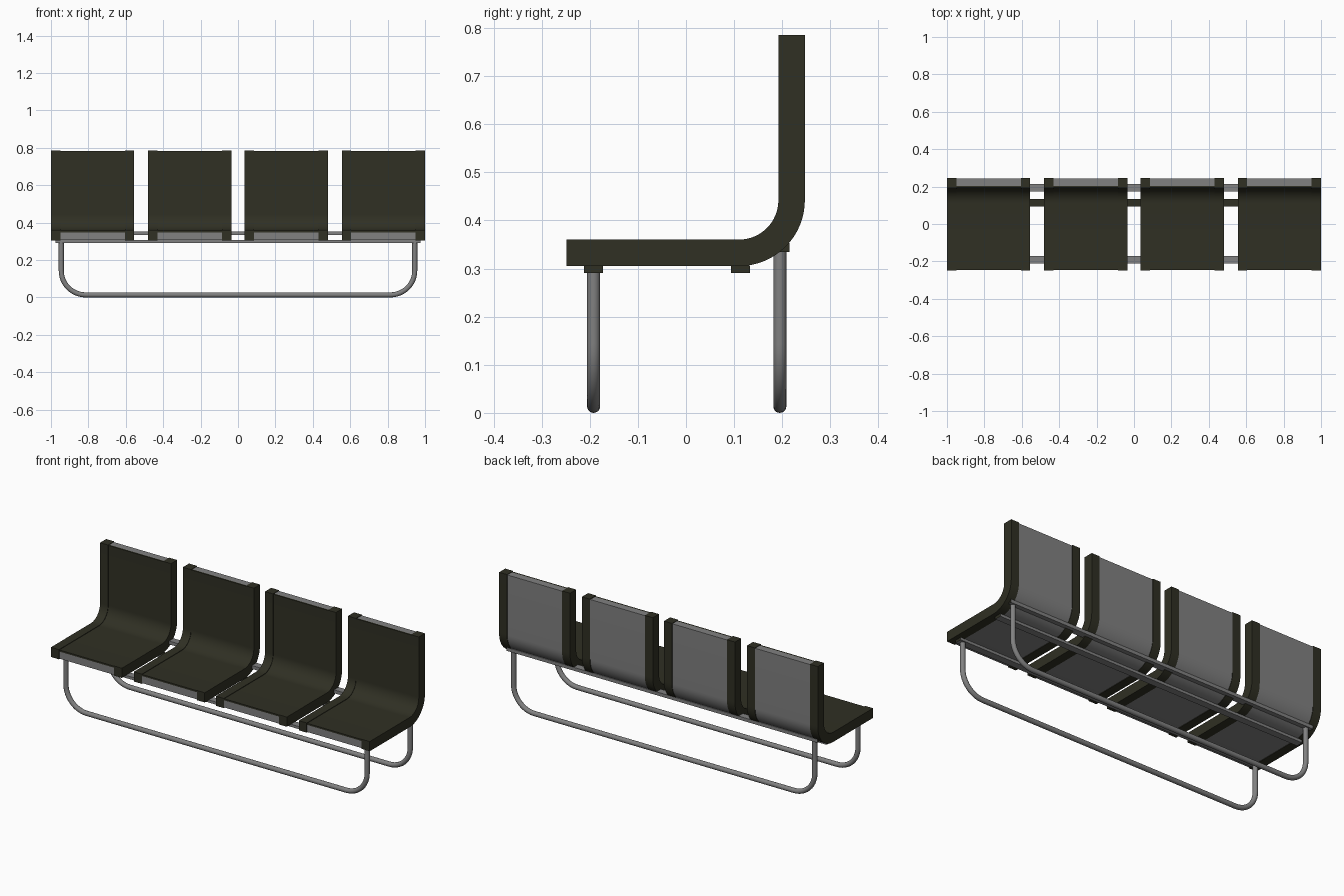
import bpy, bmesh, math

if "Cube" in bpy.data.objects:
    bpy.data.objects.remove(bpy.data.objects["Cube"])


def material(name, rgb):
    m = bpy.data.materials.new(name)
    m.diffuse_color = (*rgb, 1)
    m.use_nodes = True
    m.node_tree.nodes["Principled BSDF"].inputs["Base Color"].default_value = m.diffuse_color
    return m


dark = material("dark olive", (0.029, 0.029, 0.017))
grey = material("metal grey", (0.22, 0.22, 0.22))

CY, CZ, R = 0.11, 0.442, 0.137   # centre and outer radius of the seat bend
FRONT, TOP = -0.248, 0.785


def finish(name, bm, mats):
    bmesh.ops.recalc_face_normals(bm, faces=bm.faces)
    me = bpy.data.meshes.new(name)
    bm.to_mesh(me)
    bm.free()
    for m in mats:
        me.materials.append(m)
    ob = bpy.data.objects.new(name, me)
    bpy.context.collection.objects.link(ob)
    return ob


def smooth(ob):
    bpy.ops.object.select_all(action='DESELECT')
    bpy.context.view_layer.objects.active = ob
    ob.select_set(True)
    bpy.ops.object.shade_smooth_by_angle(angle=math.radians(30))


def bend_line(r, front, top, n=16):
    # L-shaped line in the side plane with a rounded corner
    pts = [(front, CZ - r)]
    for i in range(n + 1):
        a = -math.pi / 2 + math.pi / 2 * i / n
        pts.append((CY + r * math.cos(a), CZ + r * math.sin(a)))
    return pts + [(CY + r, top)]


def shell(name, x0, x1, r_out, r_in, front, top, mat):
    # bent slab of constant thickness
    outer, inner = bend_line(r_out, front, top), bend_line(r_in, front, top)
    bm = bmesh.new()
    rows = [[bm.verts.new((x, y, z)) for x, (y, z) in
             ((x0, o), (x1, o), (x1, i), (x0, i))] for o, i in zip(outer, inner)]
    for a, b in zip(rows, rows[1:]):
        for k in range(4):
            bm.faces.new((a[k], a[(k + 1) % 4], b[(k + 1) % 4], b[k]))
    bm.faces.new(rows[0])
    bm.faces.new(rows[-1])
    smooth(finish(name, bm, [mat]))


# Four seats: two side rails, a grey shell and a dark upholstery layer
W, RAIL, REC = 0.445, 0.05, 0.003
for n, cx in enumerate((-0.7775, -0.2575, 0.2575, 0.7775), 1):
    x0, x1 = cx - W / 2, cx + W / 2
    shell(f"left_rail_{n}", x0, x0 + RAIL, R, R - 0.055, FRONT, TOP, dark)
    shell(f"right_rail_{n}", x1 - RAIL, x1, R, R - 0.055, FRONT, TOP, dark)
    shell(f"seat_shell_{n}", x0 + RAIL, x1 - RAIL, R - REC, R - 0.043,
          FRONT + REC, TOP - REC, grey)
    shell(f"seat_upholstery_{n}", x0 + RAIL, x1 - RAIL, R - 0.043, R - 0.055 + REC,
          FRONT + REC, TOP - REC, dark)


# Flat cross bars with dark ends
def bar(name, y, z0, z1, dark_top=False):
    bm = bmesh.new()
    bmesh.ops.create_cube(bm, size=1)
    for v in bm.verts:
        v.co.x *= 1.95
        v.co.y = y + v.co.y * 0.04
        v.co.z = (z0 + z1) / 2 + v.co.z * (z1 - z0)
    bm.normal_update()
    for f in bm.faces:
        if abs(f.normal.x) > 0.5 or (dark_top and f.normal.z > 0.5):
            f.material_index = 1
    finish(name, bm, [grey, dark])


bar("front_bar", -0.192, 0.291, 0.306)
bar("middle_bar", 0.113, 0.291, 0.306, True)
bar("rear_bar", 0.195, 0.334, 0.353)


# U-shaped tube legs
def tube_leg(name, y, top, r=0.0135, bend=0.13, hx=0.945):
    path = [(-hx, top)]
    for i in range(13):
        a = math.pi + math.pi / 2 * i / 12
        path.append((-hx + bend + bend * math.cos(a), r + bend + bend * math.sin(a)))
    path += [(-x, z) for x, z in reversed(path)]
    bm = bmesh.new()
    rings = []
    for i, (x, z) in enumerate(path):
        p, q = path[max(i - 1, 0)], path[min(i + 1, len(path) - 1)]
        t = math.atan2(q[1] - p[1], q[0] - p[0])
        nx, nz = -math.sin(t), math.cos(t)
        rings.append([bm.verts.new((x + nx * r * math.cos(b), y + r * math.sin(b),
                                    z + nz * r * math.cos(b)))
                      for b in (2 * math.pi * k / 20 for k in range(20))])
    for a, b in zip(rings, rings[1:]):
        for k in range(20):
            bm.faces.new((a[k], a[(k + 1) % 20], b[(k + 1) % 20], b[k]))
    bm.faces.new(rings[0])
    bm.faces.new(rings[-1])
    smooth(finish(name, bm, [grey]))


tube_leg("front_leg", -0.192, 0.297)
tube_leg("rear_leg", 0.195, 0.34)
